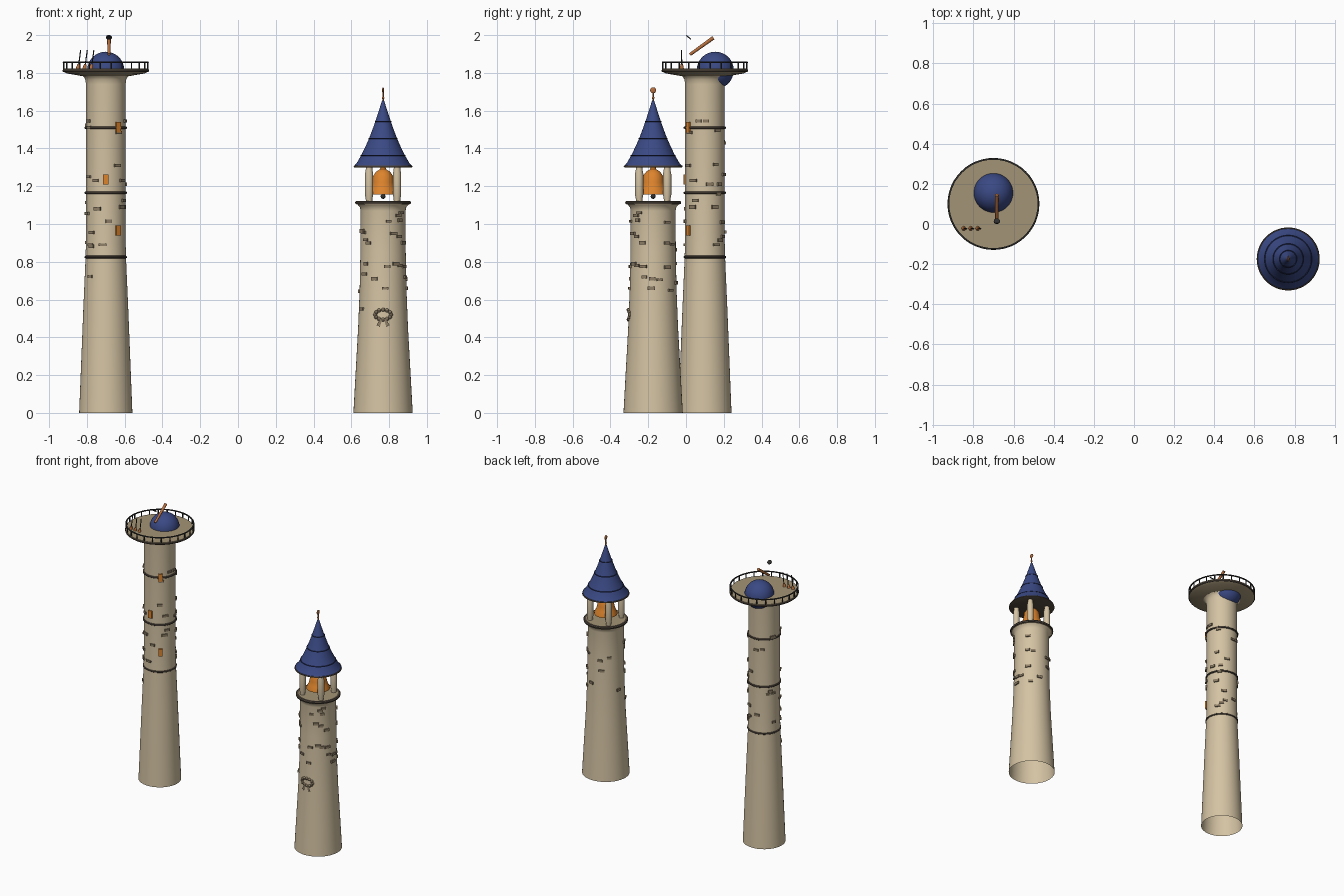
import bpy, bmesh, math, random
from mathutils import Vector, Matrix

if "Cube" in bpy.data.objects:
    bpy.data.objects.remove(bpy.data.objects["Cube"])

random.seed(7)


def mat(name, r, g, b):
    lin = [(c / 255 / 12.92 if c < 11 else ((c / 255 + 0.055) / 1.055) ** 2.4) for c in (r, g, b)]
    m = bpy.data.materials.new(name)
    m.diffuse_color = (*lin, 1)
    m.use_nodes = True
    m.node_tree.nodes["Principled BSDF"].inputs["Base Color"].default_value = m.diffuse_color
    return m


STONE = mat("pale stone", 212, 195, 163)
BRICK = mat("worn brick", 142, 126, 102)
FLOOR = mat("floor stone", 164, 148, 118)
BAND = mat("dark band", 82, 72, 62)
BLUE = mat("roof blue", 58, 73, 132)
NAVY = mat("roof seam", 34, 42, 78)
ORANGE = mat("warm orange", 222, 132, 44)
COPPER = mat("copper wood", 184, 112, 62)
IRON = mat("iron", 48, 47, 46)

A = Vector((-0.70, 0.10, 0))      # observatory tower axis
B = Vector((0.768, -0.174, 0))    # bell tower axis


def finish(bm, name, material, angle=35):
    bmesh.ops.remove_doubles(bm, verts=bm.verts, dist=1e-5)
    me = bpy.data.meshes.new(name)
    bm.to_mesh(me)
    bm.free()
    me.materials.append(material)
    ob = bpy.data.objects.new(name, me)
    bpy.context.collection.objects.link(ob)
    if angle:
        bpy.ops.object.select_all(action='DESELECT')
        ob.select_set(True)
        bpy.context.view_layer.objects.active = ob
        bpy.ops.object.shade_smooth_by_angle(angle=math.radians(angle))
    return ob


def lathe(bm, centre, profile, n=48):
    """Revolve (radius, height) points, listed upwards along the outside."""
    rings = [[bm.verts.new((centre[0] + r * math.cos(2 * math.pi * i / n),
                            centre[1] + r * math.sin(2 * math.pi * i / n),
                            centre[2] + z)) for i in range(n)] for r, z in profile]
    for lo, hi in zip(rings, rings[1:]):
        for i in range(n):
            k = (i + 1) % n
            bm.faces.new((lo[i], lo[k], hi[k], hi[i]))


def turned(name, material, centre, profile, n=48):
    bm = bmesh.new()
    lathe(bm, centre, profile, n)
    return finish(bm, name, material)


def hoop(bm, centre, radius, z, t, h):
    lathe(bm, centre, [(radius - t, z - h), (radius, z - h), (radius + t, z - h / 2), (radius + t, z + h / 2),
                       (radius, z + h), (radius - t, z + h), (radius - t, z - h)])


def rod(bm, p, q, r1, r2=None, n=12):
    p, q = Vector(p), Vector(q)
    m = Matrix.Translation((p + q) / 2) @ (q - p).to_track_quat('Z', 'Y').to_matrix().to_4x4()
    bmesh.ops.create_cone(bm, cap_ends=True, segments=n, radius1=r1,
                          radius2=r1 if r2 is None else r2, depth=(q - p).length, matrix=m)


def ball(bm, p, r, scale=(1, 1, 1), u=16, v=10):
    bmesh.ops.create_uvsphere(bm, u_segments=u, v_segments=v, radius=r,
                              matrix=Matrix.Translation(p) @ Matrix.Diagonal((*scale, 1)))


def wall_box(bm, axis, radius, deg, z, w, h, t):
    """Block on a round wall; 0 degrees faces the front, 90 the right."""
    a = math.radians(deg)
    m = (Matrix.Translation(axis + Vector((radius * math.sin(a), -radius * math.cos(a), z)))
         @ Matrix.Rotation(a, 4, 'Z') @ Matrix.Diagonal((w, t, h, 1)))
    bmesh.ops.create_cube(bm, size=1, matrix=m)


def bricks(name, axis, radius, spots, back):
    bm = bmesh.new()
    spots = spots + [(random.uniform(125, 320), random.uniform(*back[1:])) for _ in range(back[0])]
    for deg, z in spots:
        wall_box(bm, axis, radius(z), deg, z, random.uniform(.028, .042), random.uniform(.014, .019), .016)
    finish(bm, name, BRICK, 0)


# ---- Observatory tower ----
turned("observatory_shaft", STONE, A, [(.141, 0), (.131, .25), (.119, .55), (.108, .80), (.105, .90),
                                       (.105, 1.74), (.108, 1.765), (.117, 1.78), (.13, 1.79)])
turned("platform_underside", FLOOR, A, [(.125, 1.783), (.205, 1.797), (.226, 1.807)])
turned("platform_floor", FLOOR, A, [(.226, 1.807), (.226, 1.822), (0, 1.822)])
bm = bmesh.new()
for z in (.825, 1.165, 1.51):
    hoop(bm, A, .107, z, .005, .007)
hoop(bm, A, .225, 1.812, .004, .007)
finish(bm, "observatory_bands", BAND)

# Railing
bm = bmesh.new()
hoop(bm, A, .224, 1.856, .004, .004)
for i in range(24):
    a = math.tau * (i + .5) / 24
    p = A + Vector((.224 * math.cos(a), .224 * math.sin(a), 1.82))
    rod(bm, p, p + Vector((0, 0, .036)), .004, n=6)
finish(bm, "railing", IRON)

# Dome
bm = bmesh.new()
ball(bm, (-.70, .155, 1.814), .098, u=48, v=24)
finish(bm, "dome", BLUE)

# Telescope with a floating lens
bm = bmesh.new()
rod(bm, (-.683, .021, 1.897), (-.683, .145, 1.986), .008, .010)
finish(bm, "telescope", COPPER)
bm = bmesh.new()
c, d = Vector((-.683, .014, 1.988)), Vector((0, .65, .76)) * .003
rod(bm, c - d, c + d, .0155, n=20)
finish(bm, "lens", IRON)

# Leaning brooms
heads, poles = bmesh.new(), bmesh.new()
for x in (-.848, -.813, -.778):
    rod(heads, (x, -.022, 1.822), (x + .004, -.022, 1.846), .011, .006)
    rod(poles, (x + .004, -.022, 1.84), (x + .015, -.024, 1.92), .003, n=8)
finish(heads, "broom_heads", COPPER)
finish(poles, "broom_poles", IRON)

# Lit windows
bm = bmesh.new()
for deg, z in ((37, 1.512), (0, 1.236), (37, .966)):
    wall_box(bm, A, .105, deg, z, .027, .054, .018)
finish(bm, "windows", ORANGE, 0)

bricks("observatory_bricks", A, lambda z: .104 + max(0, .82 - z) * .04,
       [(-60, 1.545), (-55, 1.51), (35, 1.31), (-30, 1.23), (-58, 1.25), (-25, 1.08), (8, 1.015),
        (-45, .955), (-50, .89), (-9, .89), (-48, .722), (72, 1.545), (94, 1.545), (40, 1.485),
        (55, 1.23), (104, 1.21), (62, 1.125), (52, 1.09), (128, 1.495), (122, 1.315), (120, 1.09),
        (125, .89)], (16, .85, 1.56))

# ---- Bell tower ----
turned("bell_shaft", STONE, B, [(.157, 0), (.146, .2), (.132, .45), (.124, .65), (.120, .85),
                                (.119, 1.07), (.123, 1.09), (.135, 1.103)])
turned("belfry_floor", FLOOR, B, [(.12, 1.098), (.14, 1.104), (.143, 1.12), (0, 1.12)])
turned("belfry_rim", BAND, B, [(.13, 1.104), (.146, 1.106), (.148, 1.116), (.143, 1.122), (.13, 1.122)])

# Four swelling columns
bm = bmesh.new()
for sx in (-1, 1):
    for sy in (-1, 1):
        lathe(bm, B + Vector((sx * .074, sy * .074, 0)),
              [(.017, 1.118), (.018, 1.135), (.022, 1.155), (.022, 1.265), (.018, 1.285), (.017, 1.30)], 12)
finish(bm, "columns", STONE)

# Bell and clapper
turned("bell", ORANGE, B, [(.068, 1.160), (.077, 1.156), (.076, 1.167), (.064, 1.19), (.056, 1.22),
                           (.052, 1.255), (.037, 1.277), (.016, 1.29), (.012, 1.305)], 32)
bm = bmesh.new()
ball(bm, B + Vector((0, 0, 1.146)), .013)
rod(bm, B + Vector((0, 0, 1.15)), B + Vector((0, 0, 1.28)), .004)
finish(bm, "clapper", IRON)

# Roof with eaves, seams and finial
turned("eaves", BAND, B, [(0, 1.298), (.148, 1.298), (.156, 1.302), (.154, 1.309), (.145, 1.311)])
turned("roof", BLUE, B, [(.153, 1.307), (.138, 1.325), (.116, 1.363), (.094, 1.408), (.074, 1.453),
                         (.057, 1.498), (.041, 1.543), (.024, 1.595), (.006, 1.652), (0, 1.655)])
bm = bmesh.new()
for r, z in ((.116, 1.363), (.074, 1.453), (.041, 1.543)):
    hoop(bm, B, r, z, .003, .003)
finish(bm, "roof_seams", NAVY)
bm = bmesh.new()
rod(bm, B + Vector((0, 0, 1.64)), B + Vector((0, 0, 1.70)), .004)
ball(bm, B + Vector((0, 0, 1.668)), .007)
ball(bm, B + Vector((0, 0, 1.708)), .016, (.35, 1, 1))
finish(bm, "finial", COPPER)

# Wreath with two ribbon tails
bm = bmesh.new()
for i in range(12):
    a = math.tau * i / 12
    x = .042 * math.cos(a)
    ball(bm, B + Vector((x, -math.sqrt(.130 ** 2 - x * x), .52 + .026 * math.sin(a))), .0105, u=8, v=6)
for s in (-1, 1):
    tail = [bm.verts.new(B + Vector((s * x, -.138, z)))
            for x, z in ((.004, .497), (.016, .497), (.036, .462), (.026, .464), (.018, .452))]
    bm.faces.new(tail if s < 0 else tail[::-1])
finish(bm, "wreath", BRICK)

bricks("bell_tower_bricks", B, lambda z: .119 + max(0, .85 - z) * .022,
       [(52, 1.06), (14, 1.015), (-40, .90), (-48, .79), (-52, .735), (44, .935), (10, .775),
        (34, .79), (-22, .71), (68, .72), (5, .66), (-62, .55), (47, 1.02), (42, 1.045),
        (128, 1.01), (62, .90), (28, .95), (127, .90), (46, .78), (88, .71), (106, .705),
        (86, .66), (128, .77), (65, .775)], (10, .62, 1.05))
